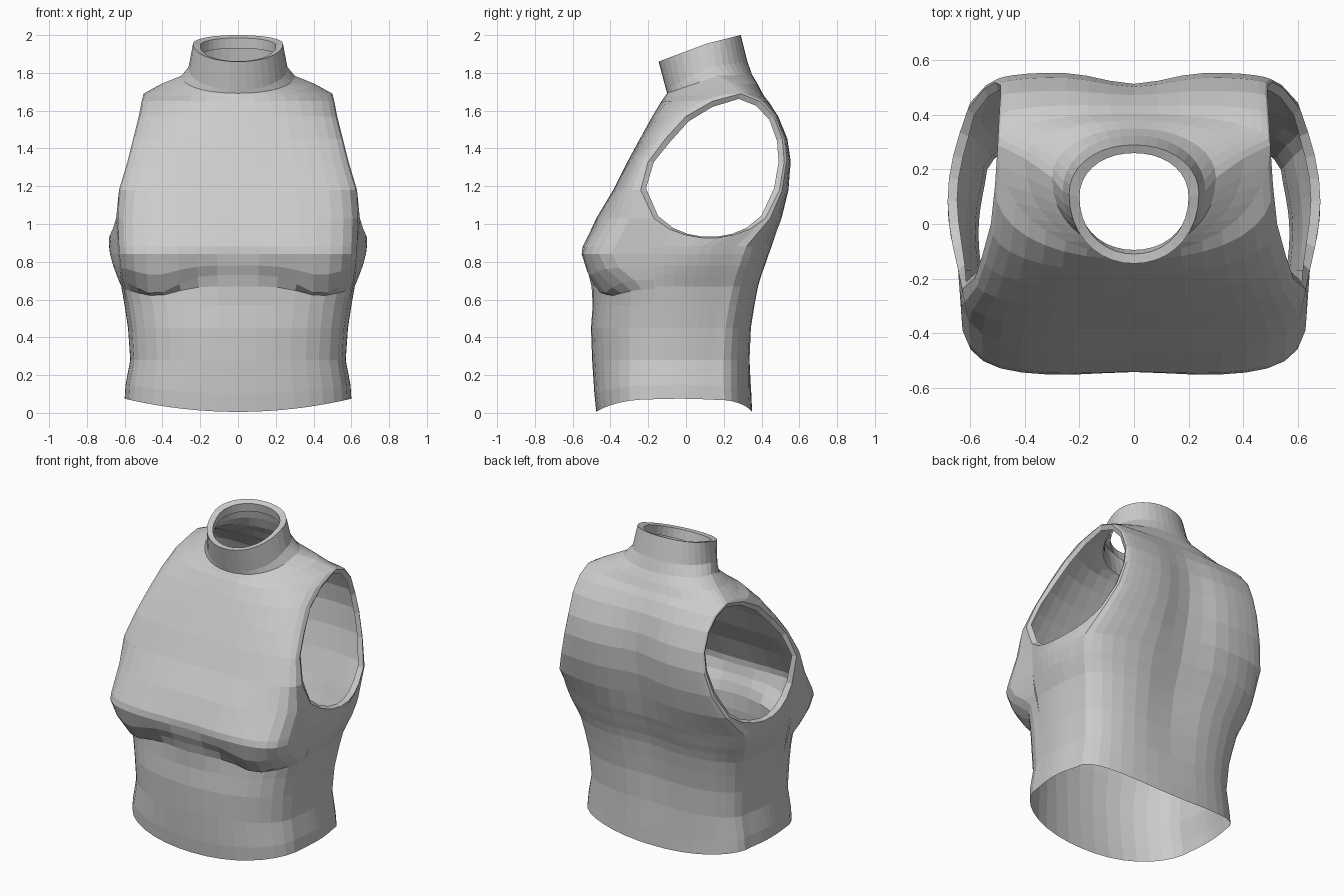
import bpy, bmesh, math

F, S = 9, 7          # segments per front/back panel and per underarm side

def quarter(n, y0, xe, ye, z0, ze, groove=0.0):
    """Boxy quarter curve from the centre line (0, y0) to the edge (xe, ye)."""
    pts = []
    for i in range(F + 1):
        s = math.sin(i / F * math.pi / 2)
        c = max(0.0, 1 - s ** n) ** (1 / n)
        x = xe * s
        y = ye + (y0 - ye) * c - groove * math.exp(-(x / 0.17) ** 2)
        pts.append([x, y, ze + (z0 - ze) * c])
    return pts

def side(a, b, bulge, dip):
    """Underarm arc from the front edge to the back edge."""
    pts = []
    for i in range(S + 1):
        u = i / S
        k = max(0.0, math.sin(math.pi * u))
        pts.append([a[0] + (b[0] - a[0]) * u + bulge * k,
                    a[1] + (b[1] - a[1]) * u,
                    a[2] + (b[2] - a[2]) * u - dip * k ** 0.7])
    return pts

rows = []            # (front points, side points or None, back points)

# Lower body: z, front y, front boxiness, front edge x, half width, back y,
# hem lift, bust droop, forward fill between the breasts
for z, yf, nf, xa, w, yb, lift, droop, fill in [
        (0.005, -0.475, 2.3, 0.588, 0.60, 0.350, 0.07, 0, 0),
        (0.10, -0.485, 2.3, 0.583, 0.595, 0.346, 0.05, 0, 0),
        (0.28, -0.497, 2.2, 0.559, 0.57, 0.345, 0, 0, 0),
        (0.45, -0.503, 2.2, 0.570, 0.582, 0.355, 0, 0, 0),
        (0.57, -0.488, 2.2, 0.588, 0.60, 0.375, 0, 0, 0.006),
        (0.67, -0.480, 2.2, 0.605, 0.618, 0.395, 0, 0.05, 0.02),
        (0.73, -0.495, 2.8, 0.620, 0.642, 0.412, 0, 0.10, 0.02),
        (0.78, -0.530, 4.2, 0.630, 0.66, 0.43, 0, 0.05, 0.003),
        (0.84, -0.555, 4.8, 0.638, 0.675, 0.450, 0, 0, -0.012),
        (0.88, -0.550, 4.4, 0.640, 0.68, 0.465, 0, 0, -0.008)]:
    g = 0.035 * min(1, max(0, z - 0.1) / 0.6)
    front = quarter(nf, yf, xa, -0.17, z, z, fill)
    back = quarter(2.5, yb, 0.96 * w, yb - 0.2, z, z, g)
    mid = side(front[-1], back[-1], 0.03 * w + (0.98 * w - xa) * 0.6, 0.0)
    for p in front:
        p[2] -= droop * math.exp(-((p[0] - 0.44) / 0.15) ** 2)
    for p in front + mid + back:
        p[2] += lift * (p[0] / 0.6) ** 2
    rows.append((front, mid, back))

# Chest and back panels beside the armhole:
# z, front y, front boxiness, armhole front x/y, armhole back x/y, back y
for k, (z, yf, nf, xa, ya, xb, ye, yb) in enumerate([
        (1.03, -0.475, 3.4, 0.645, -0.17, 0.61, 0.42, 0.515),
        (1.18, -0.385, 2.8, 0.630, -0.24, 0.55, 0.495, 0.550),
        (1.33, -0.310, 2.5, 0.585, -0.20, 0.51, 0.52, 0.562),
        (1.45, -0.245, 2.4, 0.555, -0.11, 0.49, 0.51, 0.543),
        (1.57, -0.178, 2.3, 0.525, 0.00, 0.49, 0.465, 0.493),
        (1.65, -0.130, 2.2, 0.510, 0.14, 0.495, 0.39, 0.440)]):
    front = quarter(nf, yf, xa, ya, z, z)
    back = quarter(2.5, yb, xb, ye, z, z, 0.048 * min(1, (1.7 - z) / 0.3))
    mid = side(front[-1], back[-1], 0.055, 0.105) if k == 0 else None
    rows.append((front, mid, back))

# Shoulders, collar, collar lip: front y/z, side x/y/z, back y/z
for yf, zf, xs, ys, zs, yb, zb in [
        (-0.112, 1.675, 0.50, 0.29, 1.69, 0.405, 1.69),
        (-0.106, 1.685, 0.40, 0.24, 1.745, 0.38, 1.74),
        (-0.100, 1.692, 0.30, 0.17, 1.785, 0.35, 1.79),
        (-0.105, 1.71, 0.262, 0.12, 1.83, 0.325, 1.86),
        (-0.145, 1.86, 0.238, 0.11, 1.955, 0.29, 2.0),
        (-0.110, 1.862, 0.20, 0.10, 1.945, 0.26, 1.985),
        (-0.095, 1.80, 0.205, 0.10, 1.89, 0.27, 1.93)]:
    rows.append((quarter(2.1, yf, xs, ys, zf, zs), None,
                 quarter(2.1, yb, xs, ys, zb, zs)))

# Skin the rows into one half of the top
bm = bmesh.new()
grid = []
for front, mid, back in rows:
    strips = [front, mid, back[::-1]]
    grid.append([[bm.verts.new(p) for p in s] if s else None for s in strips])
for low, high in zip(grid, grid[1:]):
    for a, b in zip(low, high):
        if a and b:
            for i in range(len(a) - 1):
                bm.faces.new((a[i], a[i + 1], b[i + 1], b[i]))
bmesh.ops.remove_doubles(bm, verts=bm.verts, dist=0.0005)

# Turn the armhole edge inward as a narrow rim, level along the underarm
hole = [e for e in bm.edges if e.is_boundary and
        all(v.co.x > 0.4 and v.co.z > 0.85 for v in e.verts)]
ext = bmesh.ops.extrude_edge_only(bm, edges=hole)
for v in [g for g in ext["geom"] if isinstance(g, bmesh.types.BMVert)]:
    dy, dz = 0.14 - v.co.y, 1.31 - v.co.z
    d = math.hypot(dy, dz)
    low = min(1, max(0, (1.1 - v.co.z) / 0.15))
    v.co.x -= 0.015 + 0.02 * low
    v.co.y += dy / d * 0.03
    v.co.z += dz / d * 0.03 * (1 - 0.8 * low)

mesh = bpy.data.meshes.new("sleeveless_top")
bm.to_mesh(mesh)
bm.free()
top = bpy.data.objects.new("sleeveless_top", mesh)
bpy.context.collection.objects.link(top)

# Mirror to the other side
mod = top.modifiers.new("mirror", 'MIRROR')
mod.use_clip = True
mod.merge_threshold = 0.001
